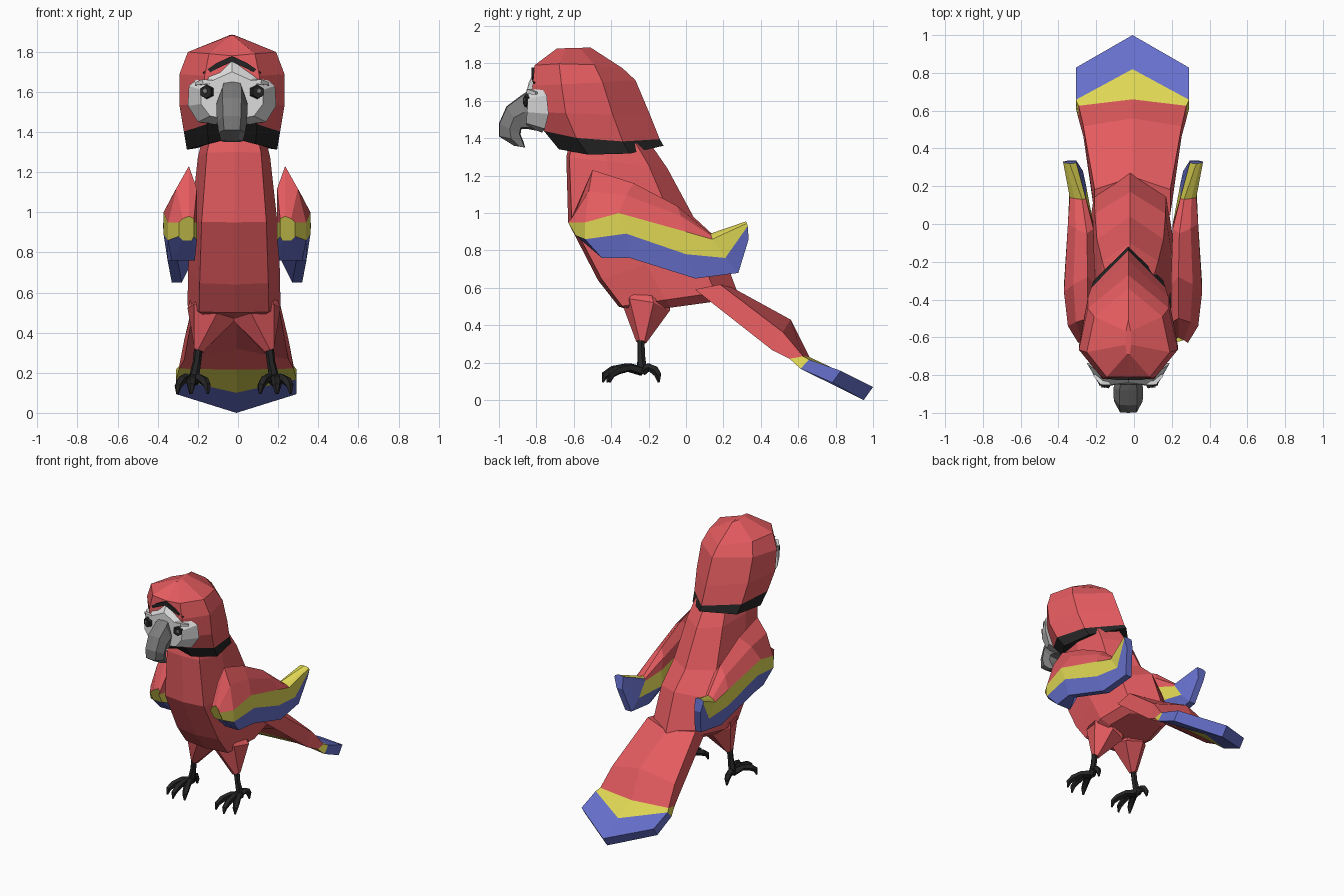
import bpy, bmesh, math
from mathutils import Vector


def material(name, rgb):
    m = bpy.data.materials.new(name)
    m.diffuse_color = (*rgb, 1)
    return m


RED = material("red feathers", (0.77, 0.105, 0.115))
YELLOW = material("yellow feathers", (0.74, 0.68, 0.09))
BLUE = material("blue feathers", (0.135, 0.165, 0.61))
WHITE = material("pale face", (0.70, 0.70, 0.70))
GREY = material("beak grey", (0.20, 0.20, 0.20))
BLACK = material("black", (0.018, 0.018, 0.018))


def skin(name, rings, mats, rule=lambda i, j: 0, split=False):
    """Bridge closed rings of points, cap both ends, colour by (ring, side)."""
    bm = bmesh.new()
    vs = [[bm.verts.new(p) for p in r] for r in rings]
    n = len(vs[0])
    for i in range(len(vs) - 1):
        for j in range(n):
            k = (j + 1) % n
            f = bm.faces.new((vs[i][j], vs[i][k], vs[i + 1][k], vs[i + 1][j]))
            f.material_index = rule(i, j)
    for i, r in ((-1, vs[0]), (len(vs) - 2, vs[-1])):
        h = n // 2
        for cap in ((r[:h + 1], r[h:] + r[:1]) if split else (r,)):
            bm.faces.new(cap).material_index = rule(i, 3)
    bmesh.ops.recalc_face_normals(bm, faces=bm.faces)
    me = bpy.data.meshes.new(name)
    bm.to_mesh(me)
    bm.free()
    for m in mats:
        me.materials.append(m)
    ob = bpy.data.objects.new(name, me)
    bpy.context.collection.objects.link(ob)
    return ob


def loft(name, sections, profile, cx, mats, rule=lambda i, j: 0):
    """Section: front (y, z), back (y, z), half width, side shift (y, z)."""
    rings = []
    for (y0, z0), (y1, z1), hw, (dy, dz) in sections:
        half = [(hw * w, y0 + (y1 - y0) * t + dy * w, z0 + (z1 - z0) * t + dz * w)
                for t, w in profile]
        rings.append([(cx + x, y, z) for x, y, z in half] +
                     [(cx - x, y, z) for x, y, z in half[-2:0:-1]])
    return skin(name, rings, mats, rule, split=True)


def tube(name, path, mat, sides=5):
    """Tapered tube through (x, y, z, radius) points."""
    pts = [Vector(p[:3]) for p in path]
    rings = []
    for i, p in enumerate(pts):
        d = pts[min(i + 1, len(pts) - 1)] - pts[max(i - 1, 0)]
        q = d.to_track_quat('Z', 'Y')
        rings.append([p + q @ Vector((math.cos(a), math.sin(a), 0)) * path[i][3]
                      for a in (math.tau * (k + 0.5) / sides for k in range(sides))])
    return skin(name, rings, [mat])


# body
N = (0, 0)
loft("body", [
    ((-0.62, 1.38), (-0.19, 1.37), 0.155, N),
    ((-0.64, 1.30), (-0.10, 1.24), 0.18, N),
    ((-0.63, 0.95), (0.04, 0.98), 0.215, N),
    ((-0.47, 0.64), (0.17, 0.86), 0.228, N),
    ((-0.36, 0.50), (0.27, 0.59), 0.232, N),
    ((-0.26, 0.47), (0.18, 0.53), 0.17, N),
], [(0, 0), (0.03, 0.75), (0.4, 1), (0.82, 0.82), (1, 0)], -0.02, [RED])

# head, with the two lowest rings forming the black collar
loft("head", [
    ((-0.68, 1.37), (-0.12, 1.36), 0.225, (0, -0.055)),
    ((-0.76, 1.46), (-0.14, 1.395), 0.24, (0, -0.04)),
    ((-0.82, 1.54), (-0.19, 1.52), 0.262, N),
    ((-0.82, 1.68), (-0.27, 1.71), 0.262, N),
    ((-0.81, 1.78), (-0.34, 1.775), 0.22, (0, 0.02)),
    ((-0.69, 1.88), (-0.51, 1.885), 0.015, N),
], [(0, 0), (0, 0.52), (0.28, 1), (0.68, 0.82), (1, 0)], -0.03,
    [RED, BLACK], lambda i, j: 1 if i <= 0 or (i == 1 and j in (0, 7)) else 0)

# pale face mask: outer outline and raised inner outline
outer = [(0, -0.81, 1.76), (0.14, -0.79, 1.69), (0.215, -0.745, 1.63),
         (0.22, -0.735, 1.53), (0.17, -0.755, 1.45), (0, -0.77, 1.43)]
inner = [(0, -0.84, 1.70), (0.09, -0.85, 1.66), (0.155, -0.845, 1.61),
         (0.155, -0.85, 1.54), (0.11, -0.855, 1.48), (0, -0.85, 1.46)]
skin("face", [[(-0.03 + x, y, z) for x, y, z in o] +
              [(-0.03 - x, y, z) for x, y, z in o[-2:0:-1]] for o in (outer, inner)], [WHITE])

# brow line above the face
tube("brow", [(-0.17, -0.805, 1.69, 0.012), (-0.10, -0.812, 1.732, 0.018),
              (-0.03, -0.812, 1.765, 0.02), (0.04, -0.812, 1.732, 0.018),
              (0.11, -0.805, 1.69, 0.012)], BLACK, 4)

# hooked beak
loft("beak", [
    ((-0.82, 1.67), (-0.80, 1.44), 0.06, N),
    ((-0.88, 1.63), (-0.85, 1.45), 0.078, N),
    ((-0.96, 1.57), (-0.88, 1.45), 0.078, N),
    ((-1.00, 1.48), (-0.885, 1.42), 0.074, N),
    ((-1.00, 1.41), (-0.87, 1.385), 0.066, N),
    ((-0.92, 1.36), (-0.86, 1.35), 0.055, N),
], [(0, 0), (0.03, 0.6), (0.5, 1), (0.95, 0.7), (1, 0)], -0.03, [GREY])

# tail: red, then yellow band, then blue tip
loft("tail", [
    ((0.25, 0.60), (0.10, 0.57), 0.20, (-0.06, 0.02)),
    ((0.56, 0.43), (0.50, 0.32), 0.26, (-0.04, -0.06)),
    ((0.66, 0.23), (0.58, 0.215), 0.285, (-0.03, 0.005)),
    ((0.82, 0.155), (0.77, 0.10), 0.30, (-0.16, 0.065)),
    ((1.00, 0.07), (0.95, 0.0), 0.30, (-0.17, 0.09)),
], [(0, 0), (0.05, 1), (0.95, 1), (1, 0)], -0.008,
    [RED, YELLOW, BLUE], lambda i, j: max(0, i - 1))

# wing stations: (y, z) of top, red edge, yellow edge, bottom; outer x, inner x, top x
WING = [
    ((-0.60, 0.98), (-0.63, 0.95), (-0.59, 0.88), (-0.56, 0.86), 0.29, 0.215, 0.24),
    ((-0.50, 1.23), (-0.54, 0.95), (-0.54, 0.86), (-0.45, 0.76), 0.345, 0.20, 0.24),
    ((-0.28, 1.16), (-0.36, 1.00), (-0.32, 0.89), (-0.30, 0.76), 0.366, 0.20, 0.24),
    ((-0.05, 1.04), (0.00, 0.90), (0.00, 0.78), (0.05, 0.65), 0.345, 0.21, 0.245),
    ((0.13, 0.89), (0.14, 0.86), (0.21, 0.76), (0.28, 0.68), 0.335, 0.25, 0.27),
    ((0.32, 0.955), (0.325, 0.945), (0.33, 0.93), (0.335, 0.86), 0.37, 0.30, 0.335),
]


def wing_colour(i, j):
    if i == -1:
        return 1
    if i == 4:                       # upturned tip: yellow outside, blue inside
        return 1 if j in (0, 1, 2, 8) else 2
    return {2: 1, 6: 1, 3: 2, 4: 2, 5: 2}.get(j, 0)


for side, s in (("left", -1), ("right", 1)):
    # wing
    rings = []
    for top, ry, yb, bot, xo, xi, xt in WING:
        mid = ((top[0] + ry[0]) / 2, top[1] * 0.6 + ry[1] * 0.4)
        xb = xi + 0.01 if top[0] < -0.4 else xo - 0.07
        pts = [(xt, top), (xt * 0.4 + xo * 0.6, mid), (xo, ry), (xo, yb), (xo - 0.02, bot),
               (xb, bot), (xi, yb), (xi, ry), (xi, mid)]
        rings.append([(-0.005 + s * x, y, z) for x, (y, z) in pts])
    skin(side + "_wing", rings, [RED, YELLOW, BLUE], wing_colour)

    # eye with a small grey glint plate
    ex = -0.03 + s * 0.13
    tube(side + "_eye", [(ex - s * 0.01, -0.83, 1.60, 0.042),
                         (ex, -0.862, 1.60, 0.032)], BLACK, 6)
    tube(side + "_eye_glint", [(ex + s * 0.003, -0.860, 1.605, 0.013),
                               (ex + s * 0.004, -0.866, 1.605, 0.012)], GREY, 6)
    # pale ridge over the eye
    tube(side + "_eye_ridge", [(ex - s * 0.04, -0.845, 1.65, 0.010),
                               (ex + s * 0.01, -0.84, 1.65, 0.018),
                               (ex + s * 0.05, -0.80, 1.64, 0.010)], WHITE, 4)

    # thigh and shank
    c = -0.02
    tube(side + "_thigh", [(c + s * 0.10, -0.17, 0.62, 0.10),
                           (c + s * 0.105, -0.215, 0.50, 0.135),
                           (c + s * 0.175, -0.24, 0.31, 0.028)], RED, 6)
    fx = c + s * 0.205
    tube(side + "_shank", [(c + s * 0.175, -0.24, 0.34, 0.022),
                           (c + s * 0.185, -0.24, 0.25, 0.021),
                           (fx, -0.235, 0.15, 0.028)], BLACK, 6)
    # toes: three forward, one back
    for n, (deg, length) in enumerate(((-22, 0.20), (2, 0.21), (24, 0.19), (172, 0.09))):
        a = math.radians(deg)
        dx, dy = math.sin(a) * s, -math.cos(a)
        path = [(0, 0.155, 0.027), (0.4, 0.175, 0.023), (0.75, 0.16, 0.024),
                (0.95, 0.135, 0.019), (1.0, 0.095, 0.006)]
        tube(f"{side}_toe_{n + 1}", [(fx + dx * length * t, -0.235 + dy * length * t, z, r)
                                     for t, z, r in path], BLACK)
